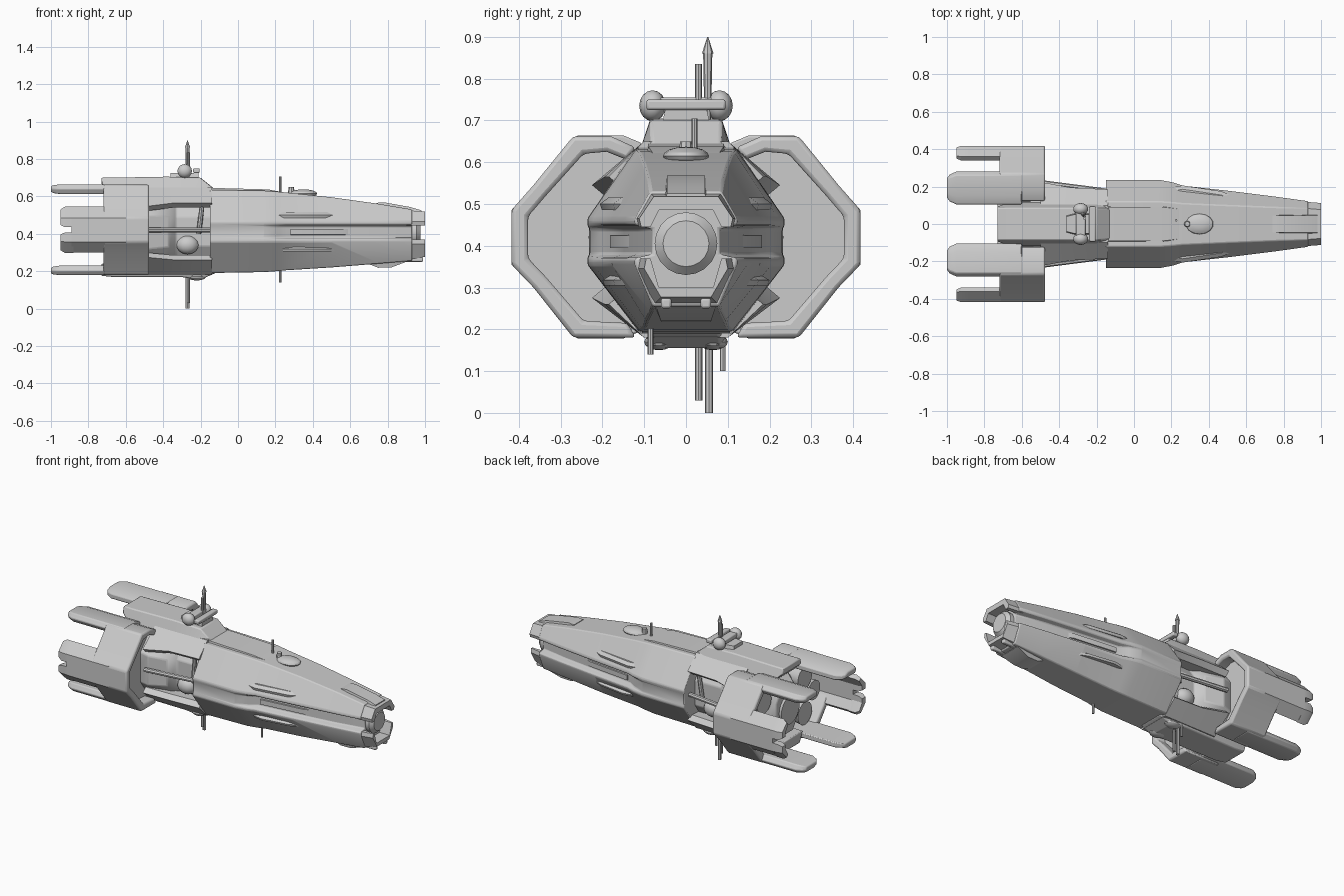
import bpy, bmesh, math
from mathutils import Vector

if "Cube" in bpy.data.objects:
    bpy.data.objects.remove(bpy.data.objects["Cube"])


def finish(name, bm, mirror=False, bevel=0.0):
    bmesh.ops.recalc_face_normals(bm, faces=bm.faces)
    me = bpy.data.meshes.new(name)
    bm.to_mesh(me)
    bm.free()
    ob = bpy.data.objects.new(name, me)
    bpy.context.collection.objects.link(ob)
    if bevel:
        m = ob.modifiers.new("bevel", 'BEVEL')
        m.width, m.segments, m.limit_method = bevel, 2, 'ANGLE'
    if mirror:
        ob.modifiers.new("mirror", 'MIRROR').use_axis = (False, True, False)
    return ob


def loft(name, stations, mirror=False, bevel=0.0):
    """Skin closed yz outlines [(x, [(y, z)...])...] along x, with end caps."""
    bm = bmesh.new()
    rings = [[bm.verts.new((x, y, z)) for y, z in pts] for x, pts in stations]
    n = len(rings[0])
    for a, b in zip(rings, rings[1:]):
        for i in range(n):
            j = (i + 1) % n
            bm.faces.new((a[i], a[j], b[j], b[i]))
    bm.faces.new(rings[0])
    bm.faces.new(rings[-1])
    return finish(name, bm, mirror, bevel)


def sym(half):
    return half + [(-y, z) for y, z in reversed(half)]


def shrink(pts, s):
    cy = sum(p[0] for p in pts) / len(pts)
    cz = sum(p[1] for p in pts) / len(pts)
    return [(cy + (y - cy) * s, cz + (z - cz) * s) for y, z in pts]


def box(name, x0, x1, y0, y1, z0, z1, mirror=False, bevel=0.006):
    pts = [(y0, z0), (y1, z0), (y1, z1), (y0, z1)]
    return loft(name, [(x0, pts), (x1, pts)], mirror, bevel)


def rod(name, a, b, r0, r1=None, sides=8, mirror=False):
    a, b = Vector(a), Vector(b)
    bm = bmesh.new()
    bmesh.ops.create_cone(bm, cap_ends=True, segments=sides, radius1=r0,
                          radius2=r0 if r1 is None else r1, depth=(b - a).length)
    q = Vector((0, 0, 1)).rotation_difference(b - a)
    for v in bm.verts:
        v.co = q @ v.co + (a + b) / 2
    return finish(name, bm, mirror)


def ball(name, c, s, mirror=False):
    bm = bmesh.new()
    bmesh.ops.create_uvsphere(bm, u_segments=14, v_segments=8, radius=1)
    for v in bm.verts:
        v.co = Vector([v.co[i] * s[i] + c[i] for i in range(3)])
    return finish(name, bm, mirror)


# Main hull: faceted section with a side trench that deepens toward the nose
hull = []
for x, wt, zt, ws, wi, wb, zb in [
        (-0.15, .12, .635, .236, .232, .11, .19), (0.14, .12, .63, .235, .23, .11, .195),
        (0.21, .115, .625, .222, .205, .105, .20), (0.26, .11, .62, .205, .175, .10, .205),
        (0.50, .10, .595, .178, .148, .095, .22), (0.75, .09, .56, .147, .115, .085, .24),
        (0.93, .085, .53, .122, .08, .08, .255)]:
    hull.append((x, sym([(wt, zt), (ws, .465), (ws, .45), (wi, .44),
                         (wi, .38), (ws, .37), (ws, .355), (wb, zb)])))
loft("main_hull", hull, bevel=0.006)

# Nose: two jaws around a round barrel
upper = lambda d: sym([(.085 - d, .526 - d), (.12 - d, .465), (.115 - d, .445), (.085, .445), (.065, .485)])
lower = lambda d: sym([(.065, .30), (.085, .37), (.115 - d, .37), (.12 - d, .345), (.08 - d, .257 + d)])
loft("upper_jaw", [(0.90, upper(0)), (1.0, upper(.008))])
loft("lower_jaw", [(0.90, lower(0)), (1.0, lower(.02))])
rod("nose_barrel", (0.85, 0, .405), (0.955, 0, .405), .075, sides=20)
rod("nose_barrel_tip", (0.955, 0, .405), (0.975, 0, .405), .075, .055, sides=20)
plate = lambda z: sym([(.055, .50), (.045, z)])
loft("nose_top_panel", [(0.74, plate(.565)), (0.78, plate(.568)), (0.92, plate(.543)), (0.98, plate(.525))])
chin = lambda w, z: sym([(w + .01, .265), (w, z)])
loft("chin_fairing", [(0.70, chin(.06, .238)), (0.75, chin(.06, .218)),
                      (0.82, chin(.06, .22)), (0.90, chin(.07, .25))])
box("chin_prongs", 0.86, 0.99, .035, .06, .25, .275, mirror=True)

# Side ridges and trench detail
for name, z0, z1, xa, xb in [("upper_ridge", .485, .515, .20, .53), ("lower_ridge", .305, .33, .24, .53)]:
    def bar(x, dy):
        y = .215 - (x - .2) * .15 + dy
        return [(y - .06, z0), (y - .005, z0), (y, (z0 + z1) / 2), (y - .02, z1), (y - .06, z1)]
    loft(name, [(xa, bar(xa, -.02)), (xa + .06, bar(xa + .06, 0)),
                (xb - .06, bar(xb - .06, 0)), (xb, bar(xb, -.02))], mirror=True)
block = lambda y: [(.05, .385), (y, .395), (y, .425), (.05, .435)]
loft("trench_block", [(.28, block(.182)), (.56, block(.15)), (.62, block(.12))], mirror=True)

# Deck details
deck = lambda w, z: sym([(w + .01, .60), (w, z)])
loft("deck_plate", [(-.14, deck(.09, .645)), (.16, deck(.09, .637)), (.24, deck(.08, .622))])
ball("deck_dome", (.35, 0, .615), (.075, .055, .022))
rod("deck_post", (.285, 0, .60), (.285, 0, .65), .02, .014)
rod("deck_mast", (.225, .02, .60), (.225, .02, .705), .007)
rod("keel_mast", (.225, -.085, .14), (.225, -.085, .23), .007)

# Open waist: roof, floor, inner core and struts
roof = lambda w, z: sym([(.10, .65), (w, z), (w - .03, z - .025), (.08, z - .02)])
floor = lambda w, z: sym([(.08, z + .02), (w - .03, z + .025), (w, z), (.10, .18)])
loft("waist_roof", [(-.50, roof(.225, .545)), (-.34, roof(.195, .565)), (-.14, roof(.185, .565))])
loft("waist_floor", [(-.50, floor(.225, .275)), (-.34, floor(.195, .26)), (-.14, floor(.185, .26))])
core = lambda w, h: sym([(w * .5, .41 + h), (w, .41 + h * .45), (w, .41 - h * .45), (w * .5, .41 - h)])
loft("inner_core", [(-.70, core(.11, .15)), (-.62, core(.17, .21)), (-.48, core(.205, .20)),
                    (-.37, core(.17, .18)), (-.33, core(.125, .17)), (-.12, core(.125, .17))], bevel=.006)
rod("waist_pipe", (-.49, .22, .42), (-.14, .175, .42), .014, mirror=True)
rod("waist_post", (-.21, .14, .40), (-.19, .15, .57), .013, mirror=True)
ball("waist_tank", (-.27, .115, .34), (.06, .045, .05), mirror=True)

# Dorsal and ventral spines
spine = lambda w, z: sym([(w, z), (w + .035, .60)])
loft("dorsal_spine", [(-.73, sym([(.085, .70), (.095, .665)])), (-.66, spine(.085, .70)),
                      (-.38, spine(.085, .705)), (-.20, spine(.085, .70)), (-.12, spine(.08, .635))], bevel=.006)
base = lambda w: sym([(w, .725), (w + .01, .68)])
loft("tower_base", [(-.36, base(.04)), (-.32, base(.05)), (-.21, base(.05))])
keel = lambda w, z: sym([(w + .03, .24), (w, z)])
loft("ventral_spine", [(-.73, keel(.08, .175)), (-.66, keel(.085, .168)), (-.30, keel(.09, .168)),
                       (-.20, keel(.085, .155)), (-.12, keel(.08, .19))], bevel=.006)
ball("keel_blisters", (-.22, .065, .17), (.05, .035, .02), mirror=True)

# Sensor tower with paired pods and masts
ball("tower_pod", (-.285, .08, .735), (.04, .032, .037), mirror=True)
box("tower_crossbar", -.31, -.26, -.07, .07, .725, .755)
box("rear_crossbar", -.24, -.205, -.095, .095, .725, .75)
rod("tall_mast", (-.27, .052, .70), (-.27, .052, .86), .008, .011)
rod("tall_mast_tip", (-.27, .052, .86), (-.27, .052, .90), .014, .001)
rod("short_mast", (-.265, .03, .70), (-.265, .03, .835), .008)
rod("lower_long_mast", (-.27, .055, .20), (-.27, .055, 0), .010)
rod("lower_mid_mast", (-.265, .03, .20), (-.265, .03, .03), .009)
rod("lower_short_mast", (-.27, .088, .20), (-.27, .088, .10), .007)

# Engine shells: C-shaped cowls on both sides
outer = [(.12, .635), (.18, .662), (.27, .662), (.365, .545), (.418, .485),
         (.418, .355), (.365, .30), (.27, .18), (.12, .18)]
inner = [(.14, .215), (.245, .22), (.335, .325), (.378, .37),
         (.378, .47), (.335, .52), (.245, .62), (.19, .625), (.14, .605)]
loft("engine_cowl", [(-.72, outer + inner), (-.475, outer + inner)], mirror=True, bevel=.01)
wall = shrink(outer, .93) + [(.10, .30), (.10, .50)]
loft("cowl_bulkhead", [(-.60, wall), (-.54, wall)], mirror=True)

# Cowl fins reaching aft, with tapered tips
top_fin = [(.105, .615), (.105, .645), (.15, .664), (.262, .664), (.282, .64), (.265, .612)]
low_fin = [(y, .842 - z) for y, z in top_fin]
for name, prof in (("top_fin", top_fin), ("bottom_fin", low_fin)):
    loft(name, [(-1.0, shrink(prof, .6)), (-.985, shrink(prof, .82)), (-.95, prof), (-.60, prof)],
         mirror=True, bevel=.005)

# Side fin: angled shell ending in a shallow notch between two tips
side_fin = [(.36, .545), (.418, .485), (.418, .355), (.36, .30), (.34, .32),
            (.375, .37), (.375, .47), (.34, .525)]
loft("side_fin", [(-.89, side_fin), (-.60, side_fin)], mirror=True)
for name, f in (("side_fin_upper_tip", lambda z: z), ("side_fin_lower_tip", lambda z: .842 - z)):
    tip = [(y, f(z)) for y, z in [(.36, .545), (.418, .485), (.418, .435), (.375, .435), (.375, .47), (.34, .525)]]
    loft(name, [(-.95, shrink(tip, .75)), (-.925, tip), (-.88, tip)], mirror=True)

# Engine nozzles
for z in (.30, .52):
    rod("engine_nozzle", (-.58, .20, z), (-.68, .20, z), .055, .07, sides=16, mirror=True)
rod("side_nozzle", (-.58, .29, .41), (-.68, .29, .41), .05, .06, sides=16, mirror=True)
rod("centre_nozzle", (-.66, 0, .41), (-.72, 0, .41), .07, .09, sides=20)

# Smooth shading with crisp edges
bpy.ops.object.select_all(action='SELECT')
bpy.context.view_layer.objects.active = bpy.context.selected_objects[0]
bpy.ops.object.shade_smooth_by_angle(angle=math.radians(30))
